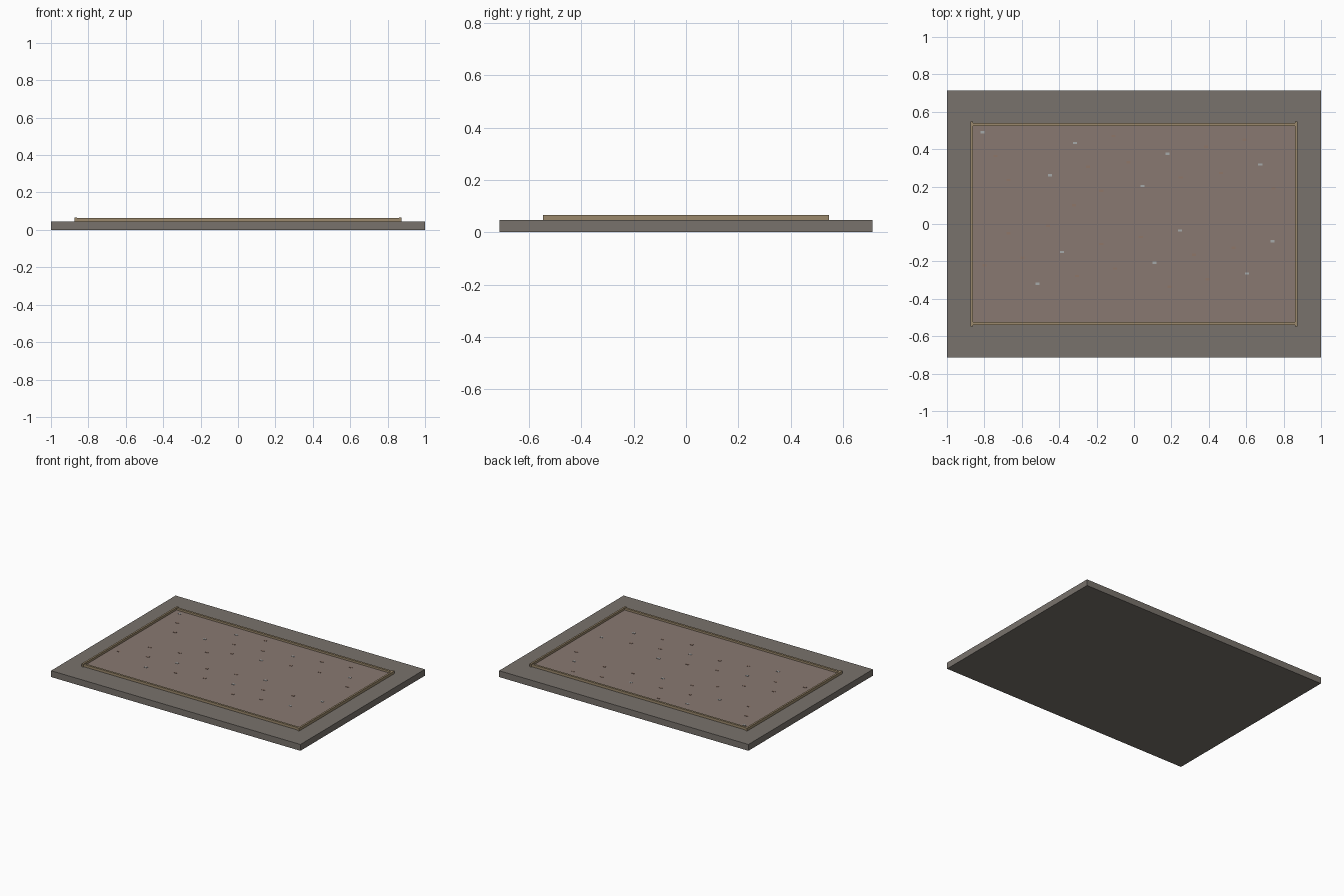
import bpy

if "Cube" in bpy.data.objects:
    bpy.data.objects.remove(bpy.data.objects["Cube"])


def material(name, rgb):
    m = bpy.data.materials.new(name)
    m.diffuse_color = (*rgb, 1)
    m.use_nodes = True
    m.node_tree.nodes["Principled BSDF"].inputs["Base Color"].default_value = m.diffuse_color
    return m


stone = material("stone", (0.19, 0.17, 0.15))
clay = material("clay", (0.25, 0.19, 0.165))
brass = material("tan_trim", (0.33, 0.25, 0.15))
pale = material("pale_chip", (0.38, 0.40, 0.40))
rust = material("rust_chip", (0.27, 0.18, 0.14))


def box(name, x, y, z, mat):
    """Box from (min, max) ranges."""
    bpy.ops.mesh.primitive_cube_add(
        size=1, location=[sum(r) / 2 for r in (x, y, z)])
    o = bpy.context.object
    o.name = name
    o.scale = [r[1] - r[0] for r in (x, y, z)]
    bpy.ops.object.transform_apply(location=False, rotation=False, scale=True)
    o.data.materials.append(mat)
    return o


# Base slab and inlaid panel
box("base_slab", (-1, 1), (-.713, .713), (0, .046), stone)
box("inset_panel", (-.865, .865), (-.53, .53), (.04, .05), clay)

# Raised trim around the panel
for s, side in ((-1, "near"), (1, "far")):
    y = sorted((s * .525, s * .54))
    box(f"long_trim_{side}", (-.862, .862), y, (.04, .064), brass)
for s, side in ((-1, "left"), (1, "right")):
    x = sorted((s * .861, s * .874))
    box(f"short_trim_{side}", x, (-.547, .547), (.04, .066), brass)

# Flecks in slanted rows: start x, start y, count
STEP = (.495, -.0575)
pale_rows = [(-.81, .49, 4), (-.45, .26, 2), (.245, -.035, 2),
             (-.385, -.15, 3), (-.515, -.32, 1)]
rust_rows = [(-.74, .363, 4), (-.11, .47, 2), (-.67, .235, 2), (-.03, .33, 2),
             (-.67, -.05, 3), (-.80, -.22, 3), (-.597, -.18, 3),
             (.036, -.07, 2), (-.32, .1, 1), (.59, .45, 1), (-.46, -.01, 1)]
for label, rows, mat in (("pale", pale_rows, pale), ("rust", rust_rows, rust)):
    for x0, y0, n in rows:
        for i in range(n):
            x, y = x0 + i * STEP[0], y0 + i * STEP[1]
            box(f"{label}_fleck", (x - .011, x + .011), (y - .006, y + .006),
                (.048, .052), mat)
